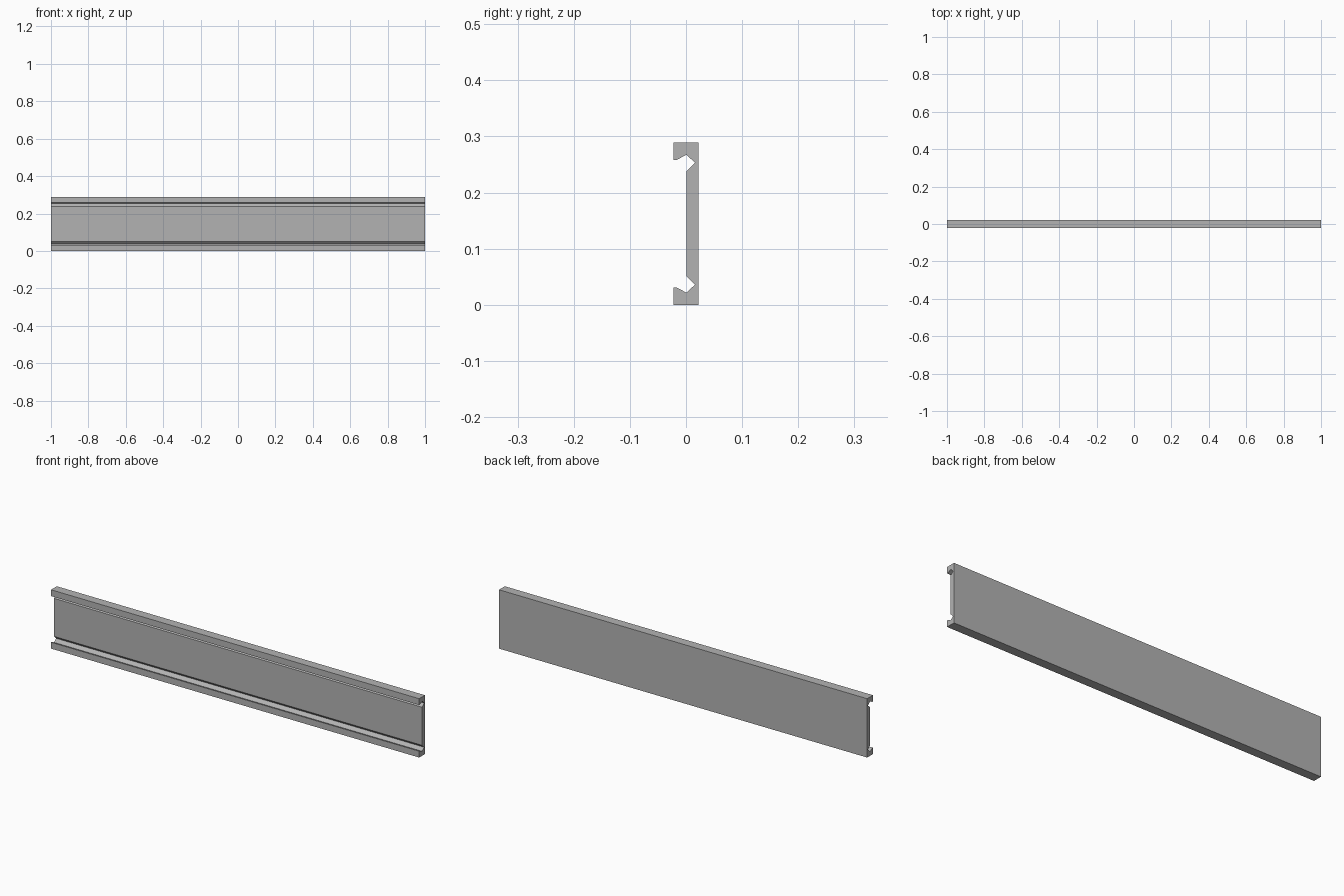
import bpy
import bmesh

LENGTH = 2.0
HEIGHT = 0.289

old = bpy.data.objects.get("Cube")
if old:
    bpy.data.objects.remove(old, do_unlink=True)

# Plain grey metal
metal = bpy.data.materials.new("grey metal")
metal.use_nodes = True
colour = (0.45, 0.45, 0.45, 1.0)
metal.diffuse_color = colour
metal.node_tree.nodes["Principled BSDF"].inputs["Base Color"].default_value = colour

# Lower half of the rail section (y, z): back, lip, sloped ledge, angled groove
lower = [
    (0.0225, 0.0), (-0.0225, 0.0), (-0.0225, 0.031), (-0.017, 0.031),
    (0.001, 0.0215), (0.016, 0.036), (0.001, 0.051),
]
section = lower + [(y, HEIGHT - z) for y, z in reversed(lower)]

# Extrude the section along the full length
bm = bmesh.new()
end = bm.faces.new([bm.verts.new((-LENGTH / 2, y, z)) for y, z in section])
result = bmesh.ops.extrude_face_region(bm, geom=[end], use_keep_orig=True)
moved = [v for v in result["geom"] if isinstance(v, bmesh.types.BMVert)]
bmesh.ops.translate(bm, verts=moved, vec=(LENGTH, 0, 0))
bmesh.ops.recalc_face_normals(bm, faces=bm.faces)

mesh = bpy.data.meshes.new("channel_rail")
bm.to_mesh(mesh)
bm.free()
mesh.materials.append(metal)
rail = bpy.data.objects.new("channel_rail", mesh)
bpy.context.collection.objects.link(rail)
